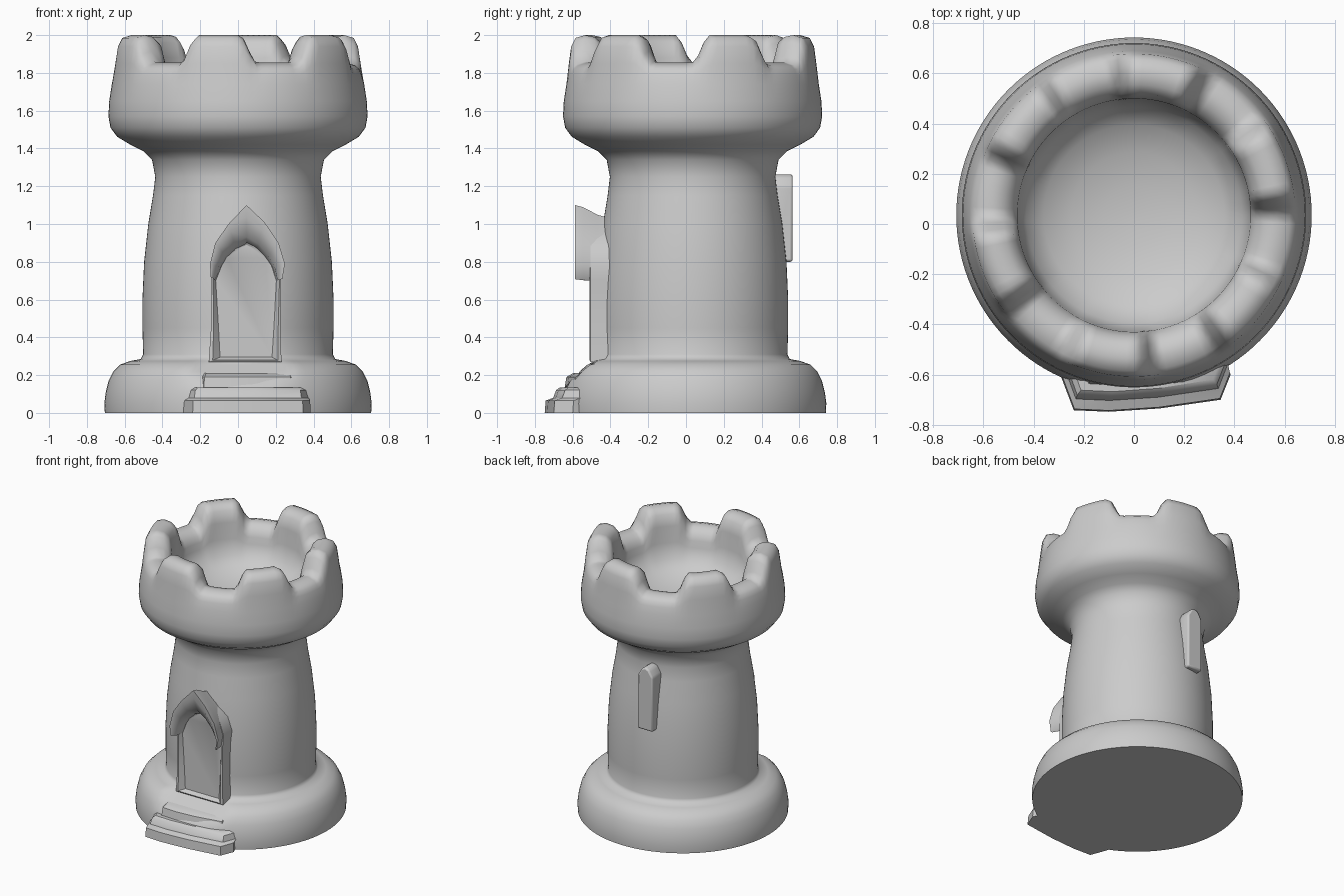
import bpy, bmesh, math
from math import sin, cos, radians, pi

if "Cube" in bpy.data.objects:
    bpy.data.objects.remove(bpy.data.objects["Cube"])

CY = 0.035  # tower axis offset in y


def finish(name, bm, angle=40, bevel=0):
    bmesh.ops.remove_doubles(bm, verts=bm.verts, dist=0.0005)
    bmesh.ops.recalc_face_normals(bm, faces=bm.faces)
    me = bpy.data.meshes.new(name)
    bm.to_mesh(me)
    bm.free()
    ob = bpy.data.objects.new(name, me)
    bpy.context.collection.objects.link(ob)
    bpy.ops.object.select_all(action='DESELECT')
    ob.select_set(True)
    bpy.context.view_layer.objects.active = ob
    if bevel:
        mod = ob.modifiers.new("bevel", 'BEVEL')
        mod.width, mod.segments = bevel, 2
    bpy.ops.object.shade_smooth_by_angle(angle=radians(angle))
    return ob


def loft(name, loops, closed=True, cap=True, angle=40, bevel=0):
    """Skin equal-length loops of points; cap the first and last loop."""
    bm = bmesh.new()
    rows = [[bm.verts.new(p) for p in lp] for lp in loops]
    n = len(rows[0])
    for a, b in zip(rows, rows[1:]):
        for i in range(n if closed else n - 1):
            j = (i + 1) % n
            bm.faces.new((a[i], a[j], b[j], b[i]))
    if cap:
        bm.faces.new(rows[0])
        bm.faces.new(rows[-1])
    return finish(name, bm, angle, bevel)


def smoothstep(a, b, t):
    t = min(1, max(0, (t - a) / (b - a)))
    return t * t * (3 - 2 * t)


# Tower: (radius, z in a gap, z on a merlon)
wall = [(.705, 0), (.708, .05), (.70, .11), (.685, .17), (.66, .22), (.625, .255), (.57, .275),
        (.515, .285), (.502, .31), (.506, .45), (.506, .6), (.497, .8), (.475, 1.0), (.45, 1.15),
        (.438, 1.25), (.455, 1.34), (.50, 1.385), (.57, 1.42), (.64, 1.462), (.675, 1.51),
        (.686, 1.57), (.682, 1.65), (.668, 1.74)]
rim = [(.655, 1.79, 1.85), (.643, 1.82, 1.94), (.62, 1.84, 1.985), (.57, 1.855, 2.0),
       (.52, 1.845, 1.99), (.485, 1.81, 1.96), (.465, 1.77, 1.88), (.46, 1.72, 1.76)]
bowl = [(.43, 1.65), (.36, 1.59), (.25, 1.545), (.12, 1.52), (.02, 1.515)]
profile = [(r, z, z) for r, z in wall] + rim + [(r, z, z) for r, z in bowl]

SEG = 120
loops = []
for r, z0, z1 in profile:
    ring = []
    for i in range(SEG):
        deg = 360 * i / SEG
        d = abs((deg - 20 + 30) % 60 - 30)       # distance to nearest merlon
        z = z0 + (z1 - z0) * (1 - smoothstep(11, 20, d))
        x, y = r * cos(radians(deg)), CY + r * sin(radians(deg))
        if z < .28 and y < 0:                     # worn slope below the door
            w = 1 - smoothstep(.22, .36, abs(x - .04))
            y += w * (max(y, -.70 + (z - .1) * 1.25) - y)
        ring.append((x, y, z))
    loops.append(ring)
loft("tower", loops, angle=60)

# Entrance step, lofted from its plan
plan = [(-.29, -.61), (-.24, -.742), (-.10, -.748), (.10, -.735), (.345, -.70),
        (.385, -.60), (.30, -.40), (-.20, -.40)]


def tier(z, s, dy):
    return [(.045 + (x - .045) * s, max(y, -.748) + dy * (y < -.5), z) for x, y in plan]


loft("entrance_step", [tier(0, 1, 0), tier(.065, .99, .005), tier(.08, .97, .045),
                       tier(.12, .95, .06), tier(.135, .90, .08)], angle=35)
loft("upper_step", [tier(.1, .8, .10), tier(.19, .78, .115), tier(.21, .75, .15)], angle=35)

# Door outlines in x, z
OUT = [(-.155, .27), (-.143, .45), (-.145, .72), (-.148, .79), (-.12, .90), (-.05, 1.0), (.045, 1.10),
       (.14, 1.01), (.215, .90), (.248, .79), (.235, .71), (.225, .45), (.23, .27)]
INN = [(-.095, .295), (-.103, .45), (-.118, .70), (-.09, .77), (-.06, .82), (-.01, .865), (.045, .89),
       (.10, .865), (.145, .82), (.18, .77), (.203, .70), (.19, .45), (.18, .295)]


def at(y, pts):
    return [(x, y, z) for x, z in pts]


def mix(t, a, b):
    return [(p[0] + (q[0] - p[0]) * t, p[1] + (q[1] - p[1]) * t) for p, q in zip(a, b)]


def scaled(pts, s):
    return [(.045 + (x - .045) * s, .74 + (z - .74) * s) for x, z in pts]


# Door frame, closed by a sill, with the recessed panel
low_out = [(x, min(z, .95)) for x, z in mix(.2, OUT, INN)]
low_out[0], low_out[-1] = OUT[0], OUT[-1]
low_out[1], low_out[-2] = OUT[1], OUT[-2]
loft("door_frame", [at(-.38, low_out), at(-.505, low_out), at(-.51, mix(.35, low_out, INN)),
                    at(-.48, INN)], angle=30)

# Pointed hood projecting above the door
ho, hi = OUT[2:11], INN[2:11]
sections = [at(-.40, scaled(ho, .80)), at(-.47, scaled(ho, .86)), at(-.545, scaled(ho, .97)),
            at(-.588, ho), at(-.583, mix(.3, ho, hi)), at(-.54, mix(.8, ho, hi)),
            at(-.47, hi), at(-.40, hi)]
# sections run around the moulding, so skin along the arch instead
arch = [list(s) for s in zip(*sections)]
loft("door_hood", arch, angle=45)

# Narrow window slab on the back
win = [(-.12, .80), (0, .80), (0, 1.20), (-.03, 1.25), (-.06, 1.265), (-.09, 1.25), (-.12, 1.20)]
loft("back_window", [at(.44, win), at(.565, win)], angle=35, bevel=.012)
